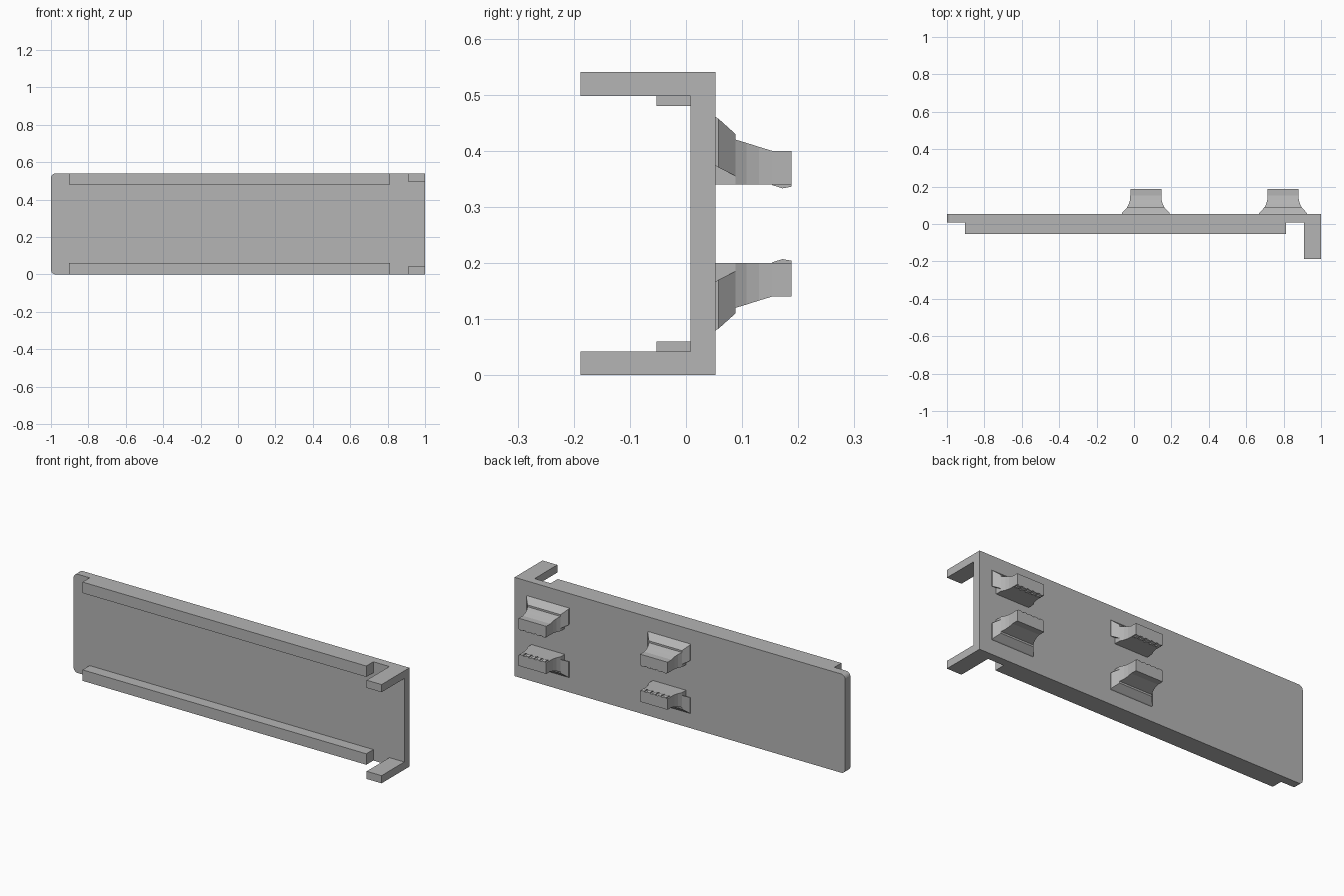
import bpy, bmesh
from math import sin, cos, pi

cube = bpy.data.objects.get("Cube")
if cube:
    bpy.data.objects.remove(cube, do_unlink=True)

HEIGHT = 0.54
BACK, FRONT = 0.053, 0.008      # y of the panel's two large faces

grey = bpy.data.materials.new("plain_grey")
grey.use_nodes = True
colour = (0.46, 0.46, 0.46, 1)
grey.diffuse_color = colour
grey.node_tree.nodes["Principled BSDF"].inputs["Base Color"].default_value = colour


def loft(name, rings, flip=False):
    """Skin a list of equal-length point rings; flip mirrors top to bottom."""
    bm = bmesh.new()
    loops = [[bm.verts.new((x, y, HEIGHT - z if flip else z)) for x, y, z in ring]
             for ring in rings]
    for a, b in zip(loops, loops[1:]):
        for i in range(len(a)):
            j = (i + 1) % len(a)
            bm.faces.new((a[i], a[j], b[j], b[i]))
    bm.faces.new(loops[0])
    bm.faces.new(loops[-1])
    bmesh.ops.recalc_face_normals(bm, faces=bm.faces)
    mesh = bpy.data.meshes.new(name)
    bm.to_mesh(mesh)
    bm.free()
    mesh.materials.append(grey)
    obj = bpy.data.objects.new(name, mesh)
    bpy.context.collection.objects.link(obj)
    return obj


def sections(x, rows):
    """Rectangular rings from rows of (y, half width, low z, high z)."""
    return [[(x - w, y, lo), (x + w, y, lo), (x + w, y, hi), (x - w, y, hi)]
            for y, w, lo, hi in rows]


# Panel with two rounded corners at the free end
R = 0.025
outline = [(1, 0), (1, HEIGHT)]
for cz, start in ((HEIGHT - R, pi / 2), (R, pi)):
    for k in range(7):
        a = start + k * pi / 12
        outline.append((-1 + R + R * cos(a), cz + R * sin(a)))
loft("panel", [[(x, y, z) for x, z in outline] for y in (FRONT, BACK)])

for side, flip in (("upper", False), ("lower", True)):
    # Long rail and end arm on the front face
    loft(side + "_rail", sections(-0.045, [(-0.053, 0.858, 0.48, HEIGHT),
                                           (FRONT, 0.858, 0.48, HEIGHT)]), flip)
    loft(side + "_end_arm", sections(0.955, [(-0.188, 0.045, 0.498, HEIGHT),
                                             (FRONT, 0.045, 0.498, HEIGHT)]), flip)

    # Clips on the back face: flared collar, tapering tongue, gripping teeth
    for place, x in (("middle", 0.063), ("end", 0.797)):
        name = f"{side}_{place}_clip"
        loft(name + "_collar", sections(x, [(BACK, 0.128, 0.373, 0.46),
                                            (0.058, 0.128, 0.37, 0.457),
                                            (0.088, 0.1, 0.355, 0.43)]), flip)
        loft(name + "_tongue", sections(x, [(BACK, 0.1, 0.34, 0.43),
                                            (0.088, 0.1, 0.34, 0.42),
                                            (0.108, 0.09, 0.34, 0.414),
                                            (0.13, 0.084, 0.34, 0.407),
                                            (0.153, 0.083, 0.34, 0.4),
                                            (0.188, 0.083, 0.34, 0.4)]), flip)
        for i in range(5):
            tooth_x = x + (i - 2) * 0.033
            loft(f"{name}_tooth_{i + 1}", sections(tooth_x, [
                (0.153, 0.009, 0.339, 0.342),
                (0.172, 0.009, 0.333, 0.342),
                (0.188, 0.009, 0.336, 0.342)]), flip)
